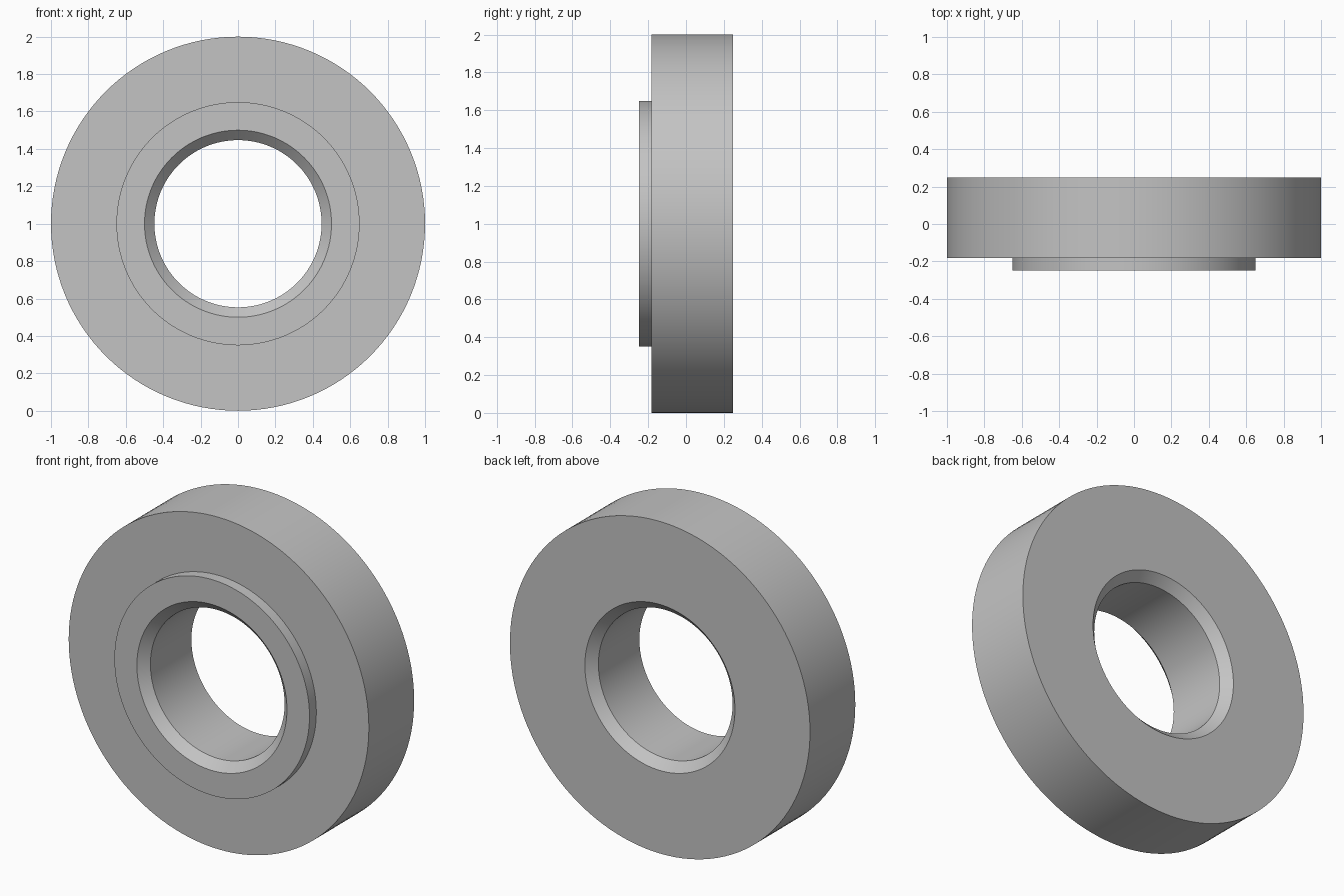
import bpy
import bmesh
import math
from mathutils import Matrix, Vector

if "Cube" in bpy.data.objects:
    bpy.data.objects.remove(bpy.data.objects["Cube"], do_unlink=True)

SEGMENTS = 128
FRONT, SHOULDER, BACK = -0.248, -0.183, 0.248
OUTER, HUB, BORE, CHAMFER = 1.0, 0.65, 0.447, 0.053

grey = bpy.data.materials.new("plain_grey")
grey.use_nodes = True
colour = (0.55, 0.55, 0.55, 1.0)
grey.diffuse_color = colour
grey.node_tree.nodes["Principled BSDF"].inputs["Base Color"].default_value = colour


def lathe(name, profile):
    """Revolve a closed (radius, y) profile about the y axis."""
    bm = bmesh.new()
    verts = [bm.verts.new((r, y, 0)) for r, y in profile]
    edges = [bm.edges.new((verts[i - 1], v)) for i, v in enumerate(verts)]
    bmesh.ops.spin(bm, geom=verts + edges, cent=(0, 0, 0), axis=(0, 1, 0),
                   angle=math.tau, steps=SEGMENTS, use_merge=True)
    bmesh.ops.remove_doubles(bm, verts=bm.verts, dist=0.0001)
    bmesh.ops.recalc_face_normals(bm, faces=bm.faces)
    bmesh.ops.transform(bm, matrix=Matrix.Translation(Vector((0, 0, OUTER))), verts=bm.verts)
    mesh = bpy.data.meshes.new(name)
    bm.to_mesh(mesh)
    bm.free()
    mesh.materials.append(grey)
    obj = bpy.data.objects.new(name, mesh)
    bpy.context.collection.objects.link(obj)
    bpy.ops.object.select_all(action="DESELECT")
    obj.select_set(True)
    bpy.context.view_layer.objects.active = obj
    bpy.ops.object.shade_smooth_by_angle(angle=math.radians(30))
    return obj


# Thick ring with a raised front hub and a bore chamfered at both ends
lathe("shouldered_ring", [
    (BORE + CHAMFER, FRONT),
    (HUB, FRONT),
    (HUB, SHOULDER),
    (OUTER, SHOULDER),
    (OUTER, BACK),
    (BORE + CHAMFER, BACK),
    (BORE, BACK - CHAMFER),
    (BORE, FRONT + CHAMFER),
])
